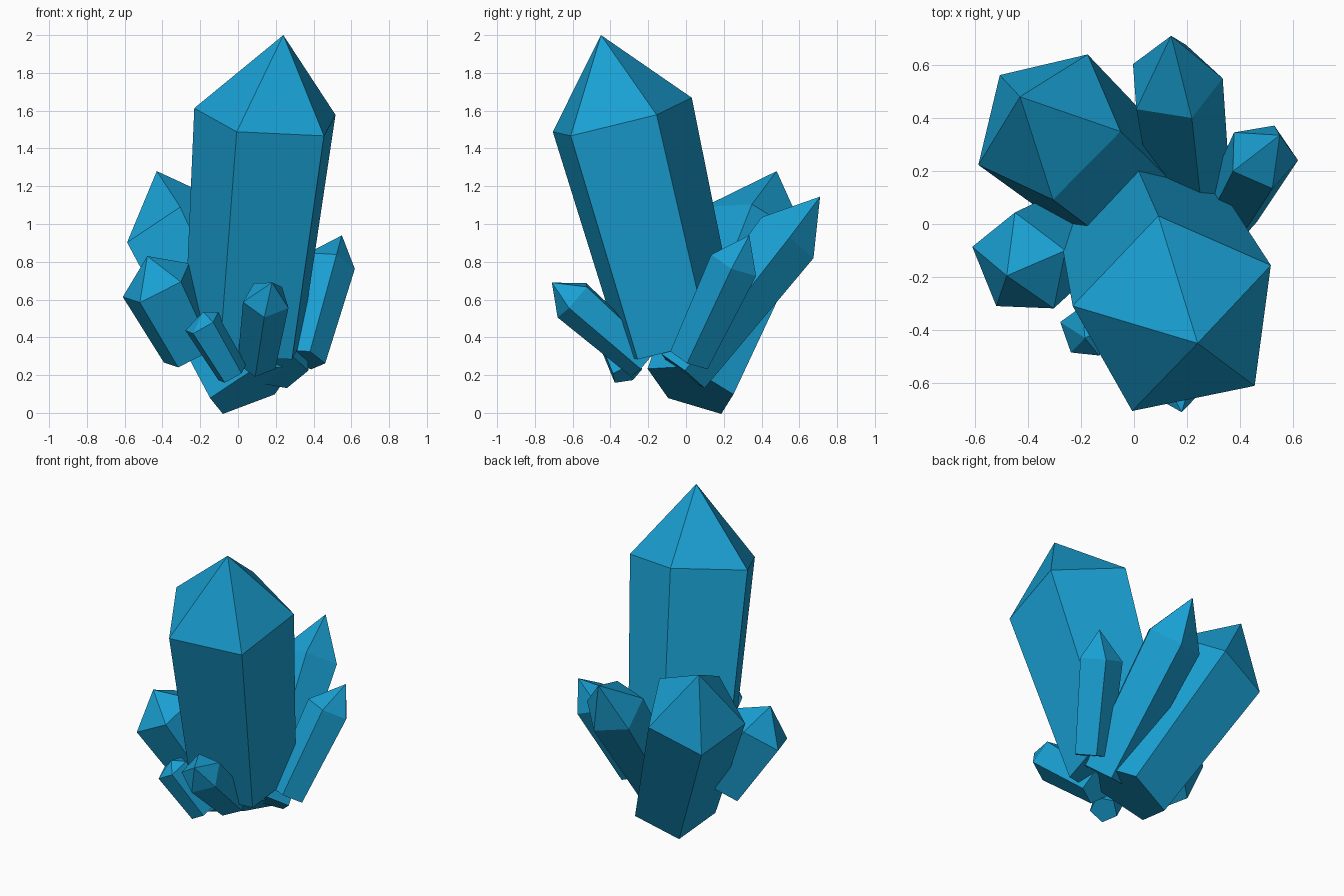
import bpy
import math
from mathutils import Vector, Quaternion

if "Cube" in bpy.data.objects:
    bpy.data.objects.remove(bpy.data.objects["Cube"])

mat = bpy.data.materials.new("crystal_blue")
mat.diffuse_color = (0.01, 0.35, 0.65, 1)
mat.use_nodes = True
mat.node_tree.nodes["Principled BSDF"].inputs["Base Color"].default_value = mat.diffuse_color


def crystal(name, base, shoulder, corner, tip, taper=0.83, sides=5):
    """Leaning prism with a flat tapered base and a pointed cap.
    corner is one shoulder corner; it sets both radius and rotation."""
    base, shoulder, corner, tip = map(Vector, (base, shoulder, corner, tip))
    axis = (shoulder - base).normalized()
    spoke = corner - shoulder
    radius = spoke.length
    spoke = (spoke - axis * spoke.dot(axis)).normalized() * radius
    spokes = [Quaternion(axis, 2 * math.pi * i / sides) @ spoke for i in range(sides)]
    verts = [base + s * taper for s in spokes] + [shoulder + s for s in spokes] + [tip]
    faces = [tuple(reversed(range(sides)))]
    for i in range(sides):
        j = (i + 1) % sides
        faces.append((i, j, sides + j, sides + i))
        faces.append((sides + i, sides + j, 2 * sides))
    mesh = bpy.data.meshes.new(name)
    mesh.from_pydata(verts, [], faces)
    mesh.materials.append(mat)
    bpy.context.collection.objects.link(bpy.data.objects.new(name, mesh))


# Tall main crystal
crystal("main_crystal", (0.045, -0.04, 0.363), (0.165, -0.35, 1.563),
        (0.455, -0.61, 1.465), (0.24, -0.45, 2.0))
# Large crystals leaning backwards
crystal("back_left_crystal", (0.07, 0.03, 0.13), (-0.325, 0.373, 0.965),
        (-0.51, 0.565, 0.81), (-0.43, 0.48, 1.28))
crystal("back_crystal", (0.22, -0.02, 0.22), (0.151, 0.532, 0.926),
        (0.335, 0.545, 0.925), (0.14, 0.71, 1.145))
# Side crystals
crystal("right_crystal", (0.35, 0.02, 0.285), (0.484, 0.258, 0.79),
        (0.61, 0.23, 0.74), (0.55, 0.335, 0.94))
crystal("left_crystal", (-0.241, -0.03, 0.325), (-0.428, -0.154, 0.685),
        (-0.52, -0.31, 0.585), (-0.48, -0.195, 0.83))
# Small crystals at the front
crystal("front_left_crystal", (-0.03, -0.315, 0.205), (-0.19, -0.41, 0.475),
        (-0.285, -0.375, 0.45), (-0.185, -0.43, 0.535))
crystal("front_right_crystal", (0.10, -0.22, 0.27), (0.15, -0.595, 0.60),
        (0.14, -0.685, 0.51), (0.18, -0.71, 0.69))
